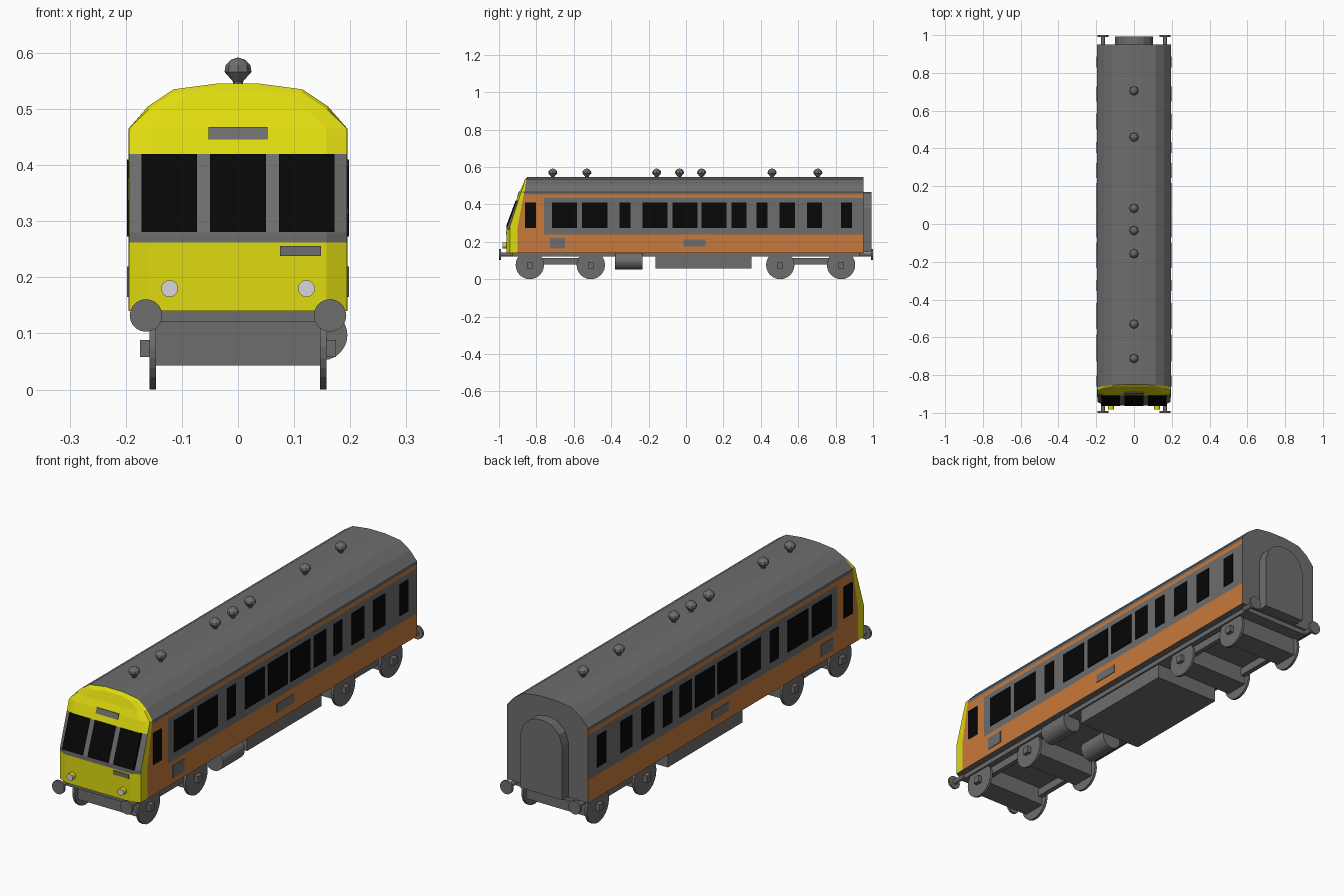
import bpy, bmesh, math
from mathutils import Matrix, Vector

if "Cube" in bpy.data.objects:
    bpy.data.objects.remove(bpy.data.objects["Cube"])


def material(name, rgb):
    m = bpy.data.materials.new(name)
    m.diffuse_color = (*rgb, 1)
    m.use_nodes = True
    m.node_tree.nodes["Principled BSDF"].inputs["Base Color"].default_value = m.diffuse_color
    return m


GREY = material("grey", (0.155, 0.155, 0.155))
ORANGE = material("orange", (0.58, 0.195, 0.045))
YELLOW = material("yellow", (0.74, 0.71, 0.005))
BLACK = material("black glass", (0.002, 0.002, 0.002))
WHITE = material("lamp white", (0.68, 0.68, 0.72))


def finish(name, bm, *mats):
    bmesh.ops.recalc_face_normals(bm, faces=bm.faces[:])
    me = bpy.data.meshes.new(name)
    bm.to_mesh(me)
    bm.free()
    for m in mats:
        me.materials.append(m)
    ob = bpy.data.objects.new(name, me)
    bpy.context.collection.objects.link(ob)
    return ob


def box(name, x, y, z, mat):
    """Box from (min, max) ranges."""
    bm = bmesh.new()
    bmesh.ops.create_cube(bm, size=1)
    for v in bm.verts:
        v.co = Vector([(r[0] + r[1]) / 2 + c * (r[1] - r[0]) for r, c in zip((x, y, z), v.co)])
    return finish(name, bm, mat)


def cylinder(name, centre, radius, length, axis, mat, sides=20):
    bm = bmesh.new()
    bmesh.ops.create_cone(bm, cap_ends=True, segments=sides, radius1=radius, radius2=radius, depth=length)
    turn = Matrix.Rotation(math.pi / 2, 4, 'Y' if axis == 'X' else 'X')
    bm.transform(Matrix.Translation(centre) @ turn)
    return finish(name, bm, mat)


def span(a, b):
    return (min(a, b), max(a, b))


# Car body: cross-section lofted through rings, with a sloped nose
half = [(0.195, z) for z in (0.14, 0.24, 0.262, 0.28, 0.42, 0.435, 0.452, 0.465)]
half += [(0.16, 0.505), (0.115, 0.535), (0.04, 0.545)]
section = half + [(-x, z) for x, z in reversed(half)]
KINK = 0.28


def slope(z, low, high):
    return low + (high - low) * max(0, z - KINK) / (0.545 - KINK)


def front_y(z):
    return slope(z, -0.96, -0.862)


def drop(z, d):
    return z - d if z > 0.47 else z


bm = bmesh.new()
rings = [
    [bm.verts.new((x, 0.95, z)) for x, z in section],
    [bm.verts.new((x, -0.76, z)) for x, z in section],
    [bm.verts.new((x, slope(z, -0.90, -0.85), z)) for x, z in section],
    [bm.verts.new((x * 0.995, slope(z, -0.942, -0.856), drop(z, 0.006))) for x, z in section],
    [bm.verts.new((x * 0.81, front_y(z), drop(z, 0.012))) for x, z in section],
]
n = len(section)


def nose_colour(z):
    return 0 if 0.262 < z < 0.42 else 2


for r in range(4):
    for i in range(n):
        j = (i + 1) % n
        f = bm.faces.new((rings[r][i], rings[r][j], rings[r + 1][j], rings[r + 1][i]))
        z = (section[i][1] + section[j][1]) / 2
        if j == 0:
            f.material_index = 0
        elif r == 3:
            f.material_index = nose_colour(z)
        elif r == 2:
            f.material_index = 2
        elif z < 0.24 or 0.435 < z < 0.452 or (r == 1 and z < 0.452):
            f.material_index = 1
bm.faces.new(rings[0])
nose = rings[4]
for i in range(len(half) - 1):
    f = bm.faces.new((nose[i], nose[i + 1], nose[n - 2 - i], nose[n - 1 - i]))
    f.material_index = nose_colour((half[i][1] + half[i + 1][1]) / 2)
finish("car_body", bm, GREY, ORANGE, YELLOW)


# Thin plates lying on the nose
def front_plate(name, x0, x1, z0, z1, mat):
    bm = bmesh.new()
    bmesh.ops.create_cube(bm, size=1)
    for v in bm.verts:
        z = z1 if v.co.z > 0 else z0
        v.co = (x1 if v.co.x > 0 else x0, front_y(z) + (0.005 if v.co.y > 0 else -0.003), z)
    finish(name, bm, mat)


for x0, x1 in ((-0.172, -0.073), (-0.05, 0.05), (0.073, 0.172)):
    front_plate("windscreen", x0, x1, 0.281, 0.42, BLACK)
front_plate("destination_panel", -0.053, 0.053, 0.446, 0.468, GREY)
front_plate("front_plate", 0.075, 0.148, 0.238, 0.256, GREY)

# Side windows and side panels
windows = [(-0.861, -0.803), (-0.717, -0.584), (-0.557, -0.419), (-0.355, -0.296),
           (-0.232, -0.099), (-0.072, 0.061), (0.083, 0.216), (0.243, 0.323),
           (0.376, 0.435), (0.499, 0.584), (0.648, 0.728), (0.829, 0.888)]
for s in (-1, 1):
    side = span(s * 0.191, s * 0.198)
    for w in windows:
        box("side_window", side, w, (0.273, 0.41), BLACK)
    box("side_panel_front", side, (-0.728, -0.648), (0.165, 0.219), GREY)
    box("side_panel_middle", side, (-0.013, 0.104), (0.176, 0.213), GREY)

    # Headlights
    cylinder("headlight_housing", (s * 0.122, -0.966, 0.18), 0.015, 0.026, 'Y', YELLOW, 16)
    cylinder("headlight_lens", (s * 0.122, -0.979, 0.18), 0.0148, 0.004, 'Y', WHITE, 16)

    # Buffers at both ends
    for e in (-1, 1):
        cylinder("buffer_head", (s * 0.164, e * 0.995, 0.132), 0.029, 0.01, 'Y', GREY)
        cylinder("buffer_shaft", (s * 0.164, e * 0.96, 0.132), 0.011, 0.07, 'Y', GREY, 12)

# Gangway on the rear end
arch = [(0.1, 0.145), (0.1, 0.38), (0.085, 0.425), (0.05, 0.456), (0.015, 0.466)]
arch += [(-x, z) for x, z in reversed(arch)]
bm = bmesh.new()
face = bm.faces.new([bm.verts.new((x, 0.94, z)) for x, z in arch])
ext = bmesh.ops.extrude_face_region(bm, geom=[face])
bmesh.ops.translate(bm, vec=(0, 0.053, 0), verts=[g for g in ext["geom"] if isinstance(g, bmesh.types.BMVert)])
finish("rear_gangway", bm, GREY)

# Roof vents: small turned mushrooms
vent = [(0.009, 0.54), (0.009, 0.549), (0.024, 0.566), (0.022, 0.578), (0.012, 0.588), (0, 0.592)]
for y in (-0.712, -0.53, -0.157, -0.035, 0.083, 0.46, 0.705):
    bm = bmesh.new()
    pts = [bm.verts.new((r, 0, z)) for r, z in vent]
    edges = [bm.edges.new(p) for p in zip(pts, pts[1:])]
    bmesh.ops.spin(bm, geom=pts + edges, cent=(0, 0, 0), axis=(0, 0, 1), angle=math.tau, steps=8)
    bmesh.ops.remove_doubles(bm, verts=bm.verts[:], dist=0.0005)
    finish("roof_vent", bm, GREY).location.y = y

# Underframe, equipment box and tanks
box("underframe", (-0.165, 0.165), (-0.945, 0.94), (0.12, 0.142), GREY)
box("equipment_box", (-0.157, 0.157), (-0.163, 0.349), (0.056, 0.13), GREY)
for x in (0.15, -0.07):
    cylinder("air_tank", (x, -0.306, 0.097), 0.045, 0.148, 'Y', GREY, 24)

# Bogies: wheels, axle casings, axle boxes and side frames
for pair in ((-0.835, -0.509), (0.504, 0.829)):
    for y in pair:
        box("axle_casing", (-0.148, 0.148), (y - 0.054, y + 0.054), (0.043, 0.122), GREY)
        for s in (-1, 1):
            cylinder("wheel", (s * 0.152, y, 0.076), 0.076, 0.011, 'X', GREY, 24)
            box("axle_box", span(s * 0.15, s * 0.175), (y - 0.015, y + 0.015), (0.058, 0.088), GREY)
    for s in (-1, 1):
        box("bogie_side_frame", span(s * 0.125, s * 0.147), pair, (0.078, 0.113), GREY)
